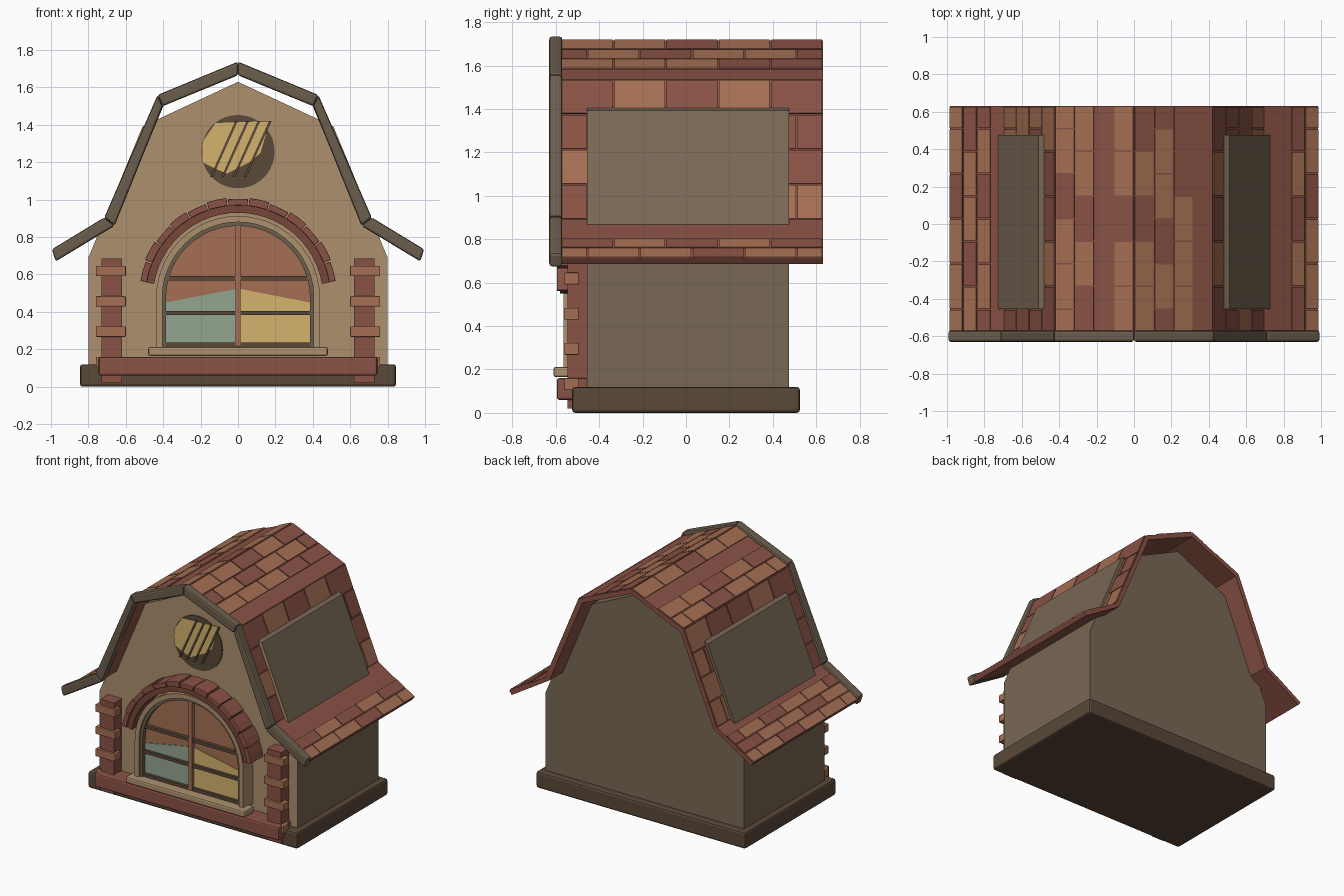
import bpy, bmesh, math
from mathutils import Vector

cube = bpy.data.objects.get("Cube")
if cube:
    bpy.data.objects.remove(cube, do_unlink=True)


def material(name, hexcode):
    rgb = [int(hexcode[i:i + 2], 16) / 255 for i in (0, 2, 4)]
    lin = [c / 12.92 if c < 0.04 else ((c + 0.055) / 1.055) ** 2.4 for c in rgb]
    m = bpy.data.materials.new(name)
    m.use_nodes = True
    m.diffuse_color = (*lin, 1)
    m.node_tree.nodes["Principled BSDF"].inputs["Base Color"].default_value = (*lin, 1)
    return m


TAN = material("tan plaster", "AD906E")
WALL = material("grey brown wall", "786855")
DARK = material("dark timber", "5A4839")
TRIM = material("grey timber", "6B5E4D")
RED = material("red brick", "8A5245")
DEEP = material("deep red brick", "774639")
BROWN = material("brown brick", "A56F53")
YELLOW = material("yellow glass", "D4B46C")
TEAL = material("teal glass", "94A590")


def prism(bm, pts, y0, y1, mat=0):
    """Extrude an x-z outline from y0 to y1."""
    a = [bm.verts.new((x, y0, z)) for x, z in pts]
    b = [bm.verts.new((x, y1, z)) for x, z in pts]
    faces = [bm.faces.new(a), bm.faces.new(b[::-1])]
    for i in range(len(pts)):
        j = (i + 1) % len(pts)
        faces.append(bm.faces.new((a[j], a[i], b[i], b[j])))
    for f in faces:
        f.material_index = mat


def build(name, shapes, mats, bevel=0):
    """Make an object from (outline, y0, y1[, material]) shapes."""
    bm = bmesh.new()
    for s in shapes:
        prism(bm, *s)
    bmesh.ops.recalc_face_normals(bm, faces=bm.faces)
    me = bpy.data.meshes.new(name)
    bm.to_mesh(me)
    bm.free()
    for m in mats:
        me.materials.append(m)
    ob = bpy.data.objects.new(name, me)
    bpy.context.collection.objects.link(ob)
    if bevel:
        mod = ob.modifiers.new("Bevel", "BEVEL")
        mod.width = bevel
        mod.segments = 2
    return ob


def rect(x0, x1, z0, z1):
    return [(x0, z0), (x1, z0), (x1, z1), (x0, z1)]


def mirrored(right):
    """Close a right-hand outline with its mirror image."""
    return right + [(-x, z) for x, z in reversed(right) if x > 0]


def arc(r, a0, a1, n, cz):
    angles = [math.radians(a0 + (a1 - a0) * i / n) for i in range(n + 1)]
    return [(r * math.cos(a), cz + r * math.sin(a)) for a in angles]


# House body with a tan front face
wall_outline = mirrored([(0.8, 0.05), (0.8, 0.69), (0.51, 1.392), (0, 1.63)])
body = build("house_body", [(wall_outline, -0.455, 0.475)], [WALL, TAN])
for p in body.data.polygons:
    if p.normal.y < -0.9:
        p.material_index = 1
build("foundation", [(rect(-0.845, 0.845, 0, 0.12), -0.525, 0.525)], [DARK], 0.015)

# Roof sheet
slope = [Vector(p) for p in ((0, 1.715), (0.42, 1.535), (0.69, 0.89), (0.985, 0.71))]
under = [(0.965, 0.685), (0.662, 0.872), (0.396, 1.508), (0, 1.68)]
build("roof_sheet", [(mirrored([tuple(p) for p in slope])[:4] + under, -0.575, 0.63),
                     ([(-x, z) for x, z in [tuple(p) for p in slope] + under], -0.575, 0.63)], [RED])

# Roof tiles: one word per row from the top, R red, B brown, - a bare row
rows = {1: ["BBRBR RBRBBR BBBRR -", "RBRBR RBRBRR BRBRR RBRBBB", "- - RBRBR BBBRBB"],
        -1: ["BBRBB - RBRBB BBBRBB", "RBRRB RBRBRB RRBRB RBRRBB", "- RBBRBR BRBBR BBBRBB"]}
tile_len, gap = 0.241, 0.004
tiles = []
for side, sections in rows.items():
    for k, text in enumerate(sections):
        p, q = slope[k], slope[k + 1]
        d = (q - p).normalized()
        up = Vector((-d.y, d.x)) * 0.007
        step = (q - p) / 4
        for r, word in enumerate(text.split()):
            if word == "-":
                continue
            a, b = p + step * r + d * gap, p + step * (r + 1) - d * gap
            outline = [(side * v.x, v.y) for v in (a, b, b + up, a + up)]
            start = -0.575 - (tile_len / 2 if r % 2 else 0)
            for i, c in enumerate(word):
                y0 = max(start + i * tile_len, -0.575) + gap
                y1 = min(start + (i + 1) * tile_len, 0.63) - gap
                if y1 > y0:
                    tiles.append((outline, y0, y1, int(c == "B")))
build("roof_tiles", tiles, [RED, BROWN])

# Front roof trim
outer = [(0, 1.738), (0.43, 1.56), (0.715, 0.905), (0.995, 0.735)]
inner = [(0, 1.665), (0.402, 1.5), (0.66, 0.86), (0.975, 0.67)]
boards = []
for s in (1, -1):
    for i in range(3):
        quad = (outer[i], outer[i + 1], inner[i + 1], inner[i])
        boards.append(([(s * x, z) for x, z in quad], -0.63, -0.57))
build("roof_trim", boards, [TRIM], 0.012)

# Brick plinth, corner pillars and their blocks
build("brick_plinth", [(rect(-0.745, 0.745, 0.06, 0.16), -0.595, -0.45)], [RED], 0.012)
for s, side in ((1, "left"), (-1, "right")):
    x0, x1 = sorted((s * 0.62, s * 0.73))
    build(side + "_pillar", [(rect(x0, x1, 0.02, 0.685), -0.545, -0.45)], [RED])
    x0, x1 = sorted((s * 0.6, s * 0.76))
    build(side + "_pillar_blocks",
          [(rect(x0, x1, 0.105 + 0.162 * i, 0.16 + 0.162 * i), -0.56, -0.495) for i in range(4)],
          [BROWN], 0.004)

# Brick arch over the window
CZ = 0.475
bricks, lining = [], []
count, first, last = 13, 9.5, 170.5
for i in range(count):
    w = (last - first) / count
    a0, a1 = first + i * w + 0.4, first + (i + 1) * w - 0.4
    r = 0.537 if i % 2 else 0.53
    bricks.append((arc(r, a0, a1, 2, CZ) + arc(0.495, a1, a0, 2, CZ), -0.595, -0.45))
build("arch_bricks", bricks, [RED], 0.004)
lining.append((arc(0.497, first, last, 26, CZ) + arc(0.455, last, first, 26, CZ), -0.58, -0.45))
build("arch_lining", lining, [DEEP])


def arch_frame(name, r0, r1, z, y, mat):
    ring = [(r1, z)] + arc(r1, 0, 180, 24, CZ) + [(-r1, z), (-r0, z)]
    build(name, [(ring + arc(r0, 180, 0, 24, CZ) + [(r0, z)], y, -0.45)], [mat])


# Arched window
arch_frame("window_frame", 0.405, 0.438, 0.2, -0.565, TAN)
arch_frame("window_inner_frame", 0.385, 0.407, 0.2, -0.55, TRIM)
build("window_pane", [([(0.39, 0.2)] + arc(0.39, 0, 180, 24, CZ) + [(-0.39, 0.2)], -0.52, -0.45)], [BROWN])
for name, s, mat in (("left_glass", 1, YELLOW), ("right_glass", -1, TEAL)):
    pts = [(0, 0.22), (0.387, 0.22), (0.387, 0.45), (0, 0.525)]
    build(name, [([(s * x, z) for x, z in pts], -0.525, -0.519)], [mat])
build("window_crossbars", [(rect(-0.39, 0.39, z - 0.011, z + 0.011), -0.545, -0.515)
                           for z in (0.225, 0.395, 0.58)], [DARK])
build("window_mullion", [(rect(-0.014, 0.014, 0.22, 0.87), -0.55, -0.515)], [BROWN])
build("window_sill", [(rect(-0.48, 0.48, 0.165, 0.212), -0.61, -0.5)], [TAN], 0.01)

# Round gable window with slanted bars
build("round_window", [(arc(0.196, 0, 350, 35, 1.257), -0.462, -0.45)], [DARK])
glow = [(-0.19, 1.2), (-0.19, 1.31), (-0.12, 1.41), (0.17, 1.42),
        (0.12, 1.25), (0.06, 1.2), (-0.06, 1.14), (-0.13, 1.17)]
build("round_window_glass", [(glow, -0.466, -0.46)], [YELLOW])
bars = []
for i in range(4):
    x = -0.15 + 0.06 * i
    bars.append(([(x, 1.12), (x + 0.014, 1.12), (x + 0.149, 1.42), (x + 0.135, 1.42)], -0.472, -0.46))
build("round_window_bars", bars, [DARK])
